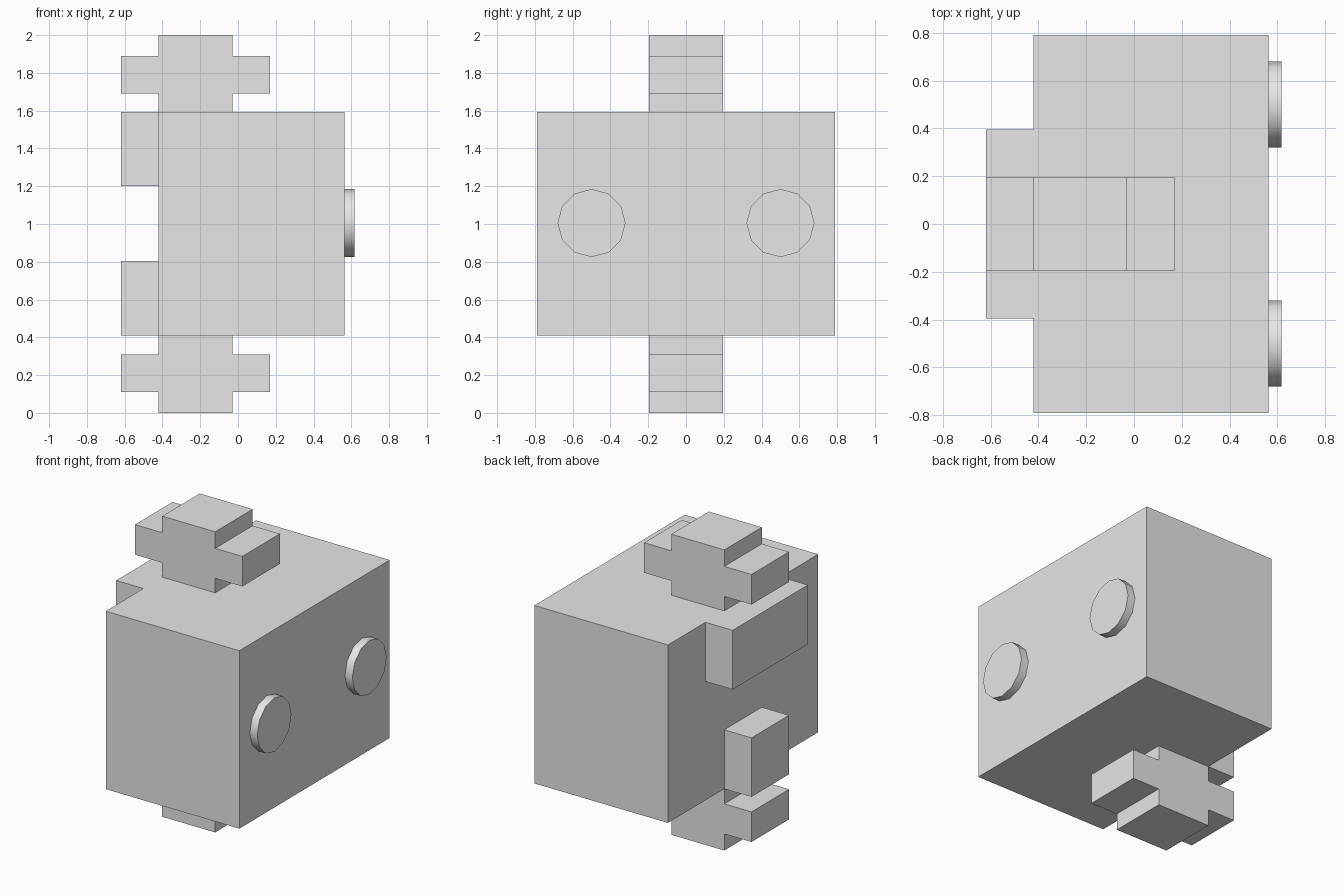
import bpy, bmesh
from math import radians, pi
from mathutils import Matrix, Vector

cube = bpy.data.objects.get("Cube")
if cube:
    bpy.data.objects.remove(cube, do_unlink=True)

# Single plain grey
grey = bpy.data.materials.new("light_grey")
grey.use_nodes = True
colour = (0.8, 0.8, 0.8, 1)
grey.diffuse_color = colour
grey.node_tree.nodes["Principled BSDF"].inputs["Base Color"].default_value = colour


def make_object(name, bm):
    bmesh.ops.recalc_face_normals(bm, faces=bm.faces)
    mesh = bpy.data.meshes.new(name)
    bm.to_mesh(mesh)
    bm.free()
    mesh.materials.append(grey)
    obj = bpy.data.objects.new(name, mesh)
    bpy.context.collection.objects.link(obj)
    return obj


def box(name, low, high):
    low, high = Vector(low), Vector(high)
    bm = bmesh.new()
    bmesh.ops.create_cube(bm, size=1, matrix=Matrix.Translation((low + high) / 2)
                          @ Matrix.Diagonal((*(high - low), 1)))
    return make_object(name, bm)


def plus_block(name, base):
    """Plus-shaped profile in the x-z plane, extruded along y."""
    left, inner_l, inner_r, right = -0.62, -0.42, -0.03, 0.17
    bottom, arm_low, arm_high, top = (base + h for h in (0, 0.11, 0.31, 0.41))
    if base > 1:
        arm_low, arm_high = base + 0.1, base + 0.3
    outline = [(inner_l, bottom), (inner_r, bottom), (inner_r, arm_low),
               (right, arm_low), (right, arm_high), (inner_r, arm_high),
               (inner_r, top), (inner_l, top), (inner_l, arm_high),
               (left, arm_high), (left, arm_low), (inner_l, arm_low)]
    bm = bmesh.new()
    face = bm.faces.new([bm.verts.new((x, -0.197, z)) for x, z in outline])
    grown = bmesh.ops.extrude_face_region(bm, geom=[face])["geom"]
    bmesh.ops.translate(bm, vec=(0, 0.394, 0),
                        verts=[v for v in grown if isinstance(v, bmesh.types.BMVert)])
    return make_object(name, bm)


def disc(name, y):
    bm = bmesh.new()
    bmesh.ops.create_cone(bm, cap_ends=True, segments=12, radius1=0.18,
                          radius2=0.18, depth=0.055,
                          matrix=Matrix.Translation((0.59, y, 1.005))
                          @ Matrix.Rotation(pi / 2, 4, "Y"))
    obj = make_object(name, bm)
    bpy.ops.object.select_all(action="DESELECT")
    obj.select_set(True)
    bpy.context.view_layer.objects.active = obj
    bpy.ops.object.shade_smooth_by_angle(angle=radians(40))


# Main body and the two tabs on its side
box("body", (-0.42, -0.79, 0.41), (0.563, 0.79, 1.594))
box("upper_tab", (-0.62, -0.395, 1.2), (-0.42, 0.395, 1.594))
box("lower_tab", (-0.62, -0.197, 0.41), (-0.42, 0.197, 0.803))

# Plus-shaped blocks above and below
plus_block("bottom_plus", 0)
plus_block("top_plus", 1.59)

# Round buttons on the opposite side
for name, y in (("front_disc", -0.5), ("back_disc", 0.5)):
    disc(name, y)
